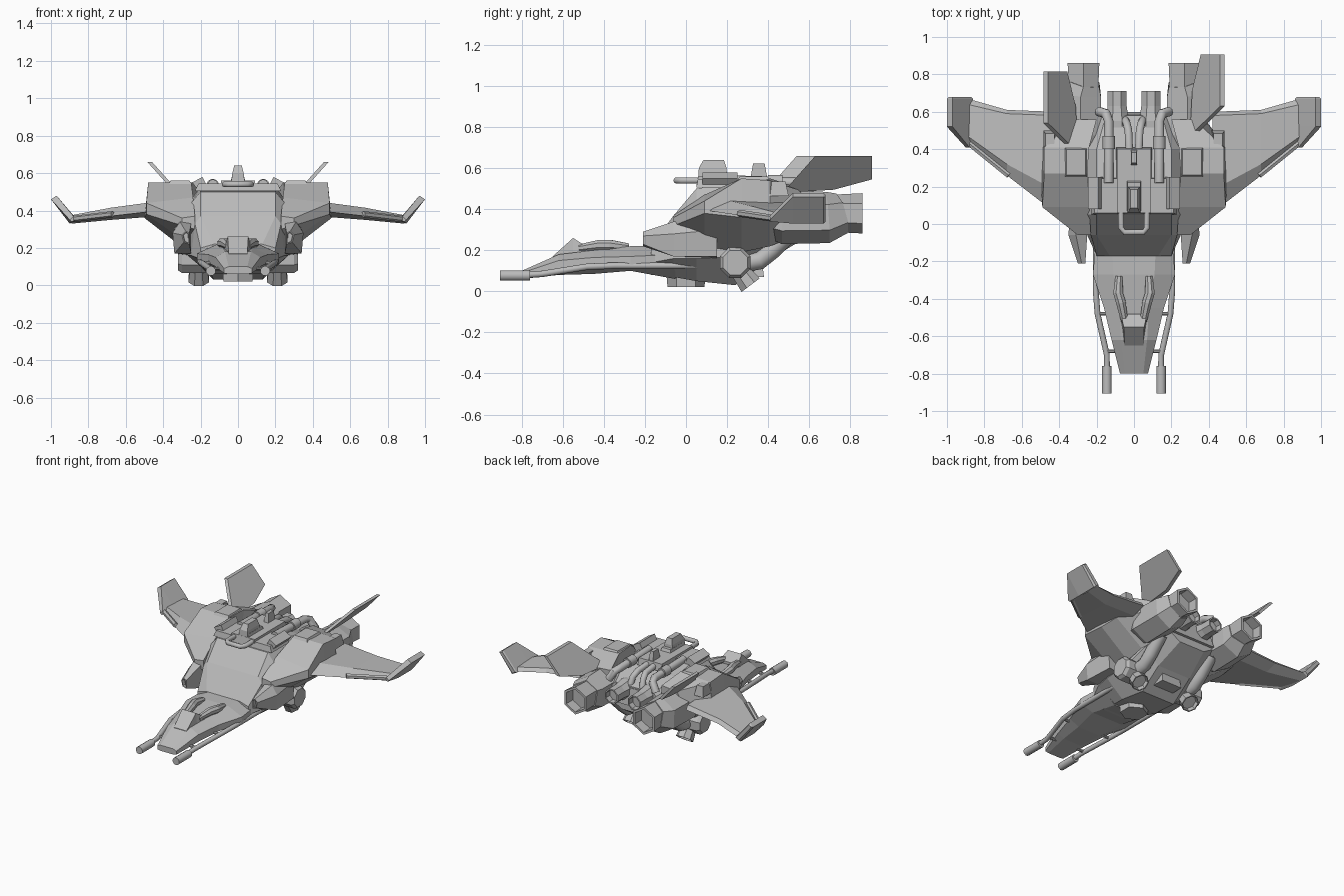
import bpy, bmesh
from math import cos, sin, pi
from mathutils import Vector

cube = bpy.data.objects.get("Cube")
if cube:
    bpy.data.objects.remove(cube, do_unlink=True)

grey = bpy.data.materials.new("hull_grey")
grey.use_nodes = True
grey.diffuse_color = (0.5, 0.5, 0.5, 1)
grey.node_tree.nodes["Principled BSDF"].inputs["Base Color"].default_value = (0.5, 0.5, 0.5, 1)


def skin(name, rings, mirror=False, recess=0, smooth=False):
    """Bridge equal-sized rings into a closed solid; optionally hollow the ends."""
    bm = bmesh.new()
    loops = [[bm.verts.new(p) for p in ring] for ring in rings]
    n = len(loops[0])
    for a, b in zip(loops, loops[1:]):
        for i in range(n):
            j = (i + 1) % n
            bm.faces.new((a[i], a[j], b[j], b[i]))
    bm.faces.new(loops[0][::-1])
    end = bm.faces.new(loops[-1])
    bmesh.ops.recalc_face_normals(bm, faces=bm.faces[:])
    if recess:
        bmesh.ops.inset_region(bm, faces=[end], thickness=abs(recess) * 0.25)
        bmesh.ops.inset_region(bm, faces=[end], thickness=0.002, depth=-recess)
    mesh = bpy.data.meshes.new(name)
    bm.to_mesh(mesh)
    bm.free()
    mesh.materials.append(grey)
    ob = bpy.data.objects.new(name, mesh)
    bpy.context.collection.objects.link(ob)
    if mirror:
        ob.modifiers.new("Mirror", "MIRROR").use_mirror_merge = False
    if smooth:
        bpy.ops.object.select_all(action="DESELECT")
        ob.select_set(True)
        bpy.context.view_layer.objects.active = ob
        bpy.ops.object.shade_smooth_by_angle(angle=0.8)
    return ob


def loft(name, axis, sections, **opts):
    """Sections are (position along axis, outline in the other two axes)."""
    place = {"x": lambda t, a, b: (t, a, b), "y": lambda t, a, b: (a, t, b),
             "z": lambda t, a, b: (a, b, t)}[axis]
    return skin(name, [[place(t, *p) for p in ring] for t, ring in sections], **opts)


def symmetric(name, sections):
    """Loft along y from half outlines running top to bottom on the +x side."""
    return loft(name, "y", [(y, h + [(-x, z) for x, z in reversed(h)]) for y, h in sections])


def rect(cx, cy, w, d):
    return [(cx - w / 2, cy - d / 2), (cx + w / 2, cy - d / 2),
            (cx + w / 2, cy + d / 2), (cx - w / 2, cy + d / 2)]


def block(name, c, size, taper=1.0, mirror=False):
    x, y, z = c
    w, d, h = size
    return loft(name, "z", [(z - h / 2, rect(x, y, w, d)),
                            (z + h / 2, rect(x, y, w * taper, d * taper))], mirror=mirror)


def tube(name, pts, radii, sides=12, mirror=True, recess=0):
    pts = [Vector(p) for p in pts]
    if not isinstance(radii, list):
        radii = [radii] * len(pts)
    u, rings = None, []
    for i, p in enumerate(pts):
        d = (pts[min(i + 1, len(pts) - 1)] - pts[max(i - 1, 0)]).normalized()
        if u is None:
            u = d.cross(Vector((0, 0, 1)) if abs(d.z) < 0.9 else Vector((0, 1, 0)))
        u = (u - d * u.dot(d)).normalized()
        v = u.cross(d)
        angles = [pi / sides + 2 * pi * k / sides for k in range(sides)]
        rings.append([p + radii[i] * (cos(a) * u + sin(a) * v) for a in angles])
    return skin(name, rings, mirror=mirror, recess=recess, smooth=sides > 8)


# Nose and main body
symmetric("nose", [
    (-.80, [(.05, .10), (.075, .09), (.075, .065), (.05, .06)]),
    (-.62, [(.07, .18), (.12, .15), (.12, .10), (.07, .08)]),
    (-.45, [(.08, .20), (.16, .165), (.16, .12), (.09, .085)]),
    (-.27, [(.11, .22), (.22, .17), (.22, .13), (.12, .10)]),
    (-.05, [(.12, .22), (.20, .18), (.20, .13), (.12, .06)])])
symmetric("fuselage", [
    (-.17, [(.13, .22), (.20, .20), (.20, .14), (.12, .08)]),
    (-.06, [(.20, .37), (.23, .33), (.25, .16), (.12, .07)]),
    (.05, [(.20, .50), (.25, .44), (.27, .16), (.14, .05)]),
    (.24, [(.20, .53), (.25, .46), (.27, .17), (.13, .03)]),
    (.40, [(.20, .50), (.25, .44), (.25, .24), (.13, .15)]),
    (.58, [(.15, .44), (.19, .40), (.17, .30), (.10, .26)])])

# Canopy with twin fairings behind it
loft("canopy", "y", [
    (-.65, [(-.05, .14), (.05, .14), (.05, .17), (-.05, .17)]),
    (-.55, [(-.065, .15), (.065, .15), (.055, .26), (-.055, .26)]),
    (-.48, [(-.08, .17), (.08, .17), (.07, .215), (-.07, .215)])])
tube("canopy_fairing", [(.05, -.52, .21), (.07, -.42, .225), (.085, -.37, .225), (.08, -.28, .215)],
     [.02, .028, .028, .02], 8)

# Shoulders that carry the wings
loft("shoulder", "y", [
    (-.06, [(.23, .37), (.30, .36), (.30, .32), (.23, .30)]),
    (.09, [(.24, .47), (.49, .44), (.49, .38), (.26, .22)]),
    (.27, [(.25, .55), (.48, .55), (.50, .36), (.28, .19)]),
    (.41, [(.24, .55), (.48, .54), (.49, .37), (.28, .22)]),
    (.56, [(.20, .50), (.32, .49), (.38, .39), (.20, .28)])], mirror=True)
block("shoulder_step", (.45, .45, .50), (.07, .10, .07), .7, True)
block("shoulder_panel", (.31, .33, .55), (.12, .16, .02), .85, True)

# Wings with upswept tips
loft("wing", "x", [
    (.42, [(.06, .40), (.18, .45), (.58, .43), (.60, .40), (.50, .37)]),
    (.68, [(.26, .37), (.32, .415), (.59, .40), (.61, .375), (.52, .35)]),
    (.89, [(.43, .345), (.47, .375), (.64, .37), (.67, .35), (.60, .33)])], mirror=True)
loft("wing_tip", "y", [
    (.41, [(.86, .35), (.89, .34), (.90, .35), (.88, .37)]),
    (.52, [(.86, .35), (.90, .33), (1, .46), (.97, .48)]),
    (.67, [(.86, .35), (.90, .33), (1, .46), (.97, .48)]),
    (.68, [(.87, .355), (.89, .34), (.99, .46), (.97, .47)])], mirror=True)
tube("wing_edge", [(.67, .26, .38), (.88, .43, .355)], .017, 6)

# Canted tail fins, the right one set further forward
outline = [(.47, .48), (.63, .66), (.905, .66), (.905, .545), (.72, .495)]
for side, name, shift in ((1, "left_fin", 0), (-1, "right_fin", -.09)):
    skin(name, [[(side * (.48 - (.66 - z) * .9 + t), y + shift, z) for y, z in outline]
                for t in (-.02, .005)])

# Intakes beside the chest
loft("intake", "y", [
    (.15, [(.24, .35), (.31, .36), (.34, .30), (.33, .17), (.25, .16)]),
    (-.06, [(.25, .33), (.31, .34), (.35, .28), (.34, .17), (.25, .17)]),
    (-.21, [(.26, .28), (.28, .29), (.30, .27), (.29, .23), (.26, .22)])],
    mirror=True, recess=.025)

# Main and auxiliary engines
tube("main_engine", [(.28, .32, .37), (.285, .47, .36), (.285, .69, .36), (.27, .76, .38)],
     [.07, .13, .125, .10], 6)
tube("main_nozzle", [(.27, .70, .38), (.27, .86, .38)], [.09, .098], 6, recess=.07)
tube("small_engine", [(.09, .42, .40), (.09, .55, .40), (.09, .63, .40), (.09, .71, .40)],
     [.06, .068, .055, .055], 8, recess=.04)
block("engine_bridge", (0, .52, .37), (.34, .16, .12), .8)

# Swivelling lift thrusters under the body
tube("thruster_pivot", [(.17, .24, .14), (.30, .24, .14), (.32, .24, .14)], [.08, .08, .065], 8)
tube("thruster_nozzle", [(.21, .24, .13), (.21, .315, .03)], [.045, .06], 8, recess=.03)
tube("thruster_duct", [(.21, .25, .13), (.21, .36, .15), (.21, .42, .20), (.21, .52, .30)], .045)
tube("belly_turret", [(0, 0, .08), (0, 0, .02)], [.095, .09], 6, mirror=False)
block("belly_panel", (0, .30, .10), (.16, .16, .06), .9)

# Long guns and their struts
tube("gun_rod", [(.145, -.78, .08), (.145, -.70, .085), (.195, -.48, .12),
                 (.205, -.35, .125), (.205, .24, .125)], .016)
tube("gun_muzzle", [(.145, -.905, .077), (.145, -.76, .077)], .026)
for y, x, z in ((-.48, .195, .12), (-.68, .15, .09)):
    tube("gun_strut", [(.05, y, z), (x, y, z)], .01, 8)

# Dorsal deck, pods, fins and handle
block("dorsal_deck", (0, .23, .535), (.19, .36, .05), .95)
block("dorsal_plate", (0, .15, .525), (.46, .20, .04), .92)
block("dorsal_spine", (0, .15, .565), (.08, .17, .03), .85)
loft("dorsal_pod", "y", [(y, [(.165, .53), (.215, .51), (.245, .55), (.19, .58)])
                         for y in (.08, .25)], mirror=True)
loft("front_dorsal_fin", "z", [(.56, rect(0, .13, .07, .14)), (.60, rect(0, .13, .06, .135)),
                               (.64, rect(0, .135, .04, .10))])
block("rear_dorsal_fin", (0, .355, .59), (.035, .08, .065), .7)
tube("grab_handle", [(.07, .07, .54), (.07, -.02, .54), (.05, -.045, .54),
                     (-.05, -.045, .54), (-.07, -.02, .54), (-.07, .07, .54)], .016, mirror=False)

# Coolant pipes running back to the engines
tube("outer_pipe", [(.135, .22, .54), (.135, .55, .53), (.15, .59, .52), (.185, .60, .46)], .026)
tube("pipe_collar", [(.135, .40, .535), (.135, .47, .535)], .034)
tube("inner_pipe", [(.025, .38, .53), (.03, .50, .52), (.04, .54, .49), (.05, .56, .42)], .021)
